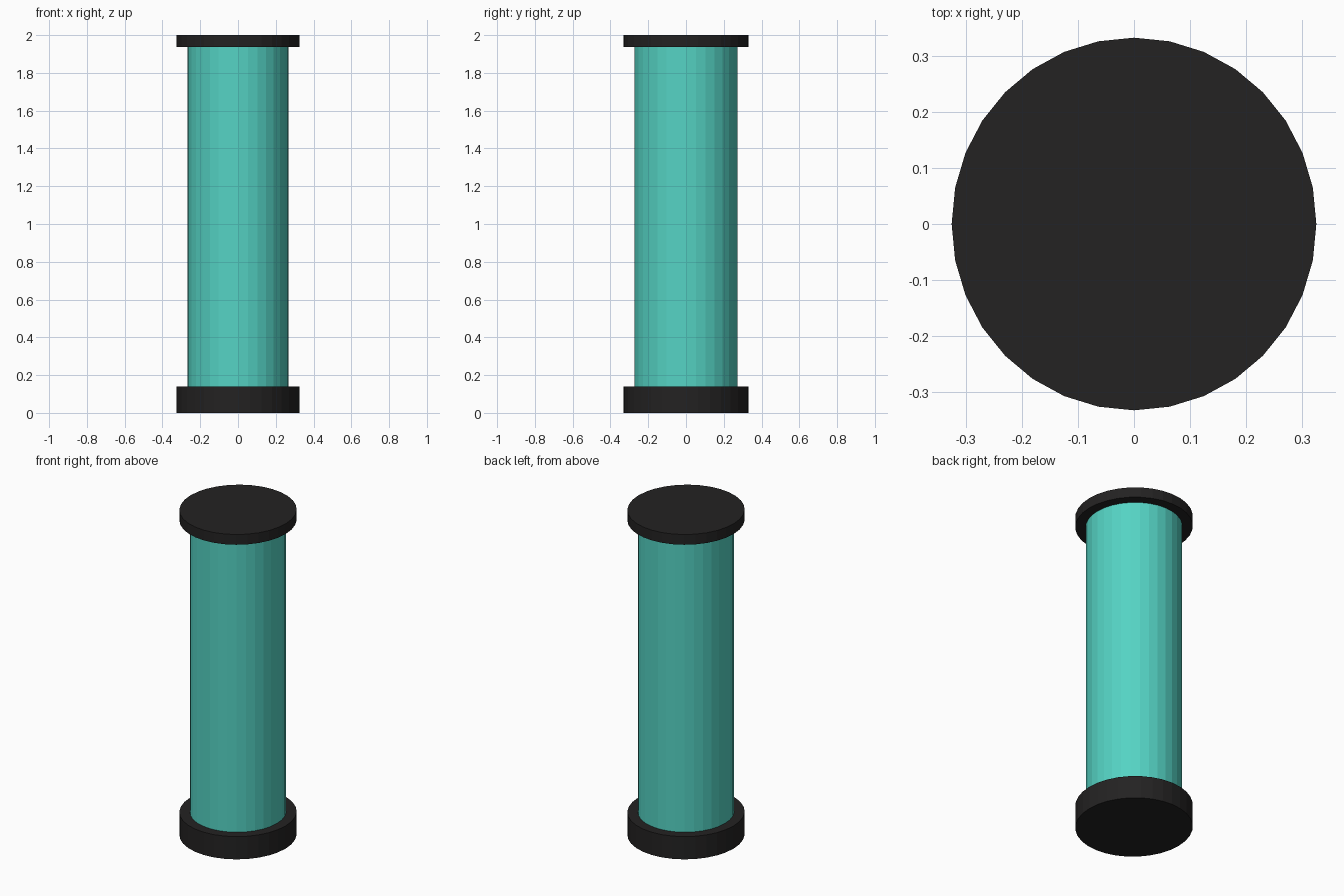
import bpy

if "Cube" in bpy.data.objects:
    bpy.data.objects.remove(bpy.data.objects["Cube"])


def material(name, colour):
    mat = bpy.data.materials.new(name)
    mat.diffuse_color = colour
    mat.use_nodes = True
    mat.node_tree.nodes["Principled BSDF"].inputs["Base Color"].default_value = mat.diffuse_color
    return mat


def drum(name, rx, ry, z0, z1, mat, ends='NGON'):
    # Slightly oval 32-sided cylinder between two heights, flat shaded
    bpy.ops.mesh.primitive_cylinder_add(
        vertices=32, radius=1, depth=z1 - z0, end_fill_type=ends,
        location=(0, 0, (z0 + z1) / 2))
    ob = bpy.context.object
    ob.name = name
    ob.scale = (rx, ry, 1)
    bpy.ops.object.transform_apply(location=False, rotation=False, scale=True)
    ob.data.materials.append(mat)
    return ob


black = material("black", (0.017, 0.016, 0.016, 1))
teal = material("teal", (0.09, 0.65, 0.55, 1))

# Thick foot, tall coloured tube, thin lid
drum("base_cap", 0.325, 0.332, 0.0, 0.14, black)
drum("tube", 0.267, 0.273, 0.14, 1.937, teal, ends='NOTHING')
drum("top_cap", 0.325, 0.332, 1.937, 2.0, black)
